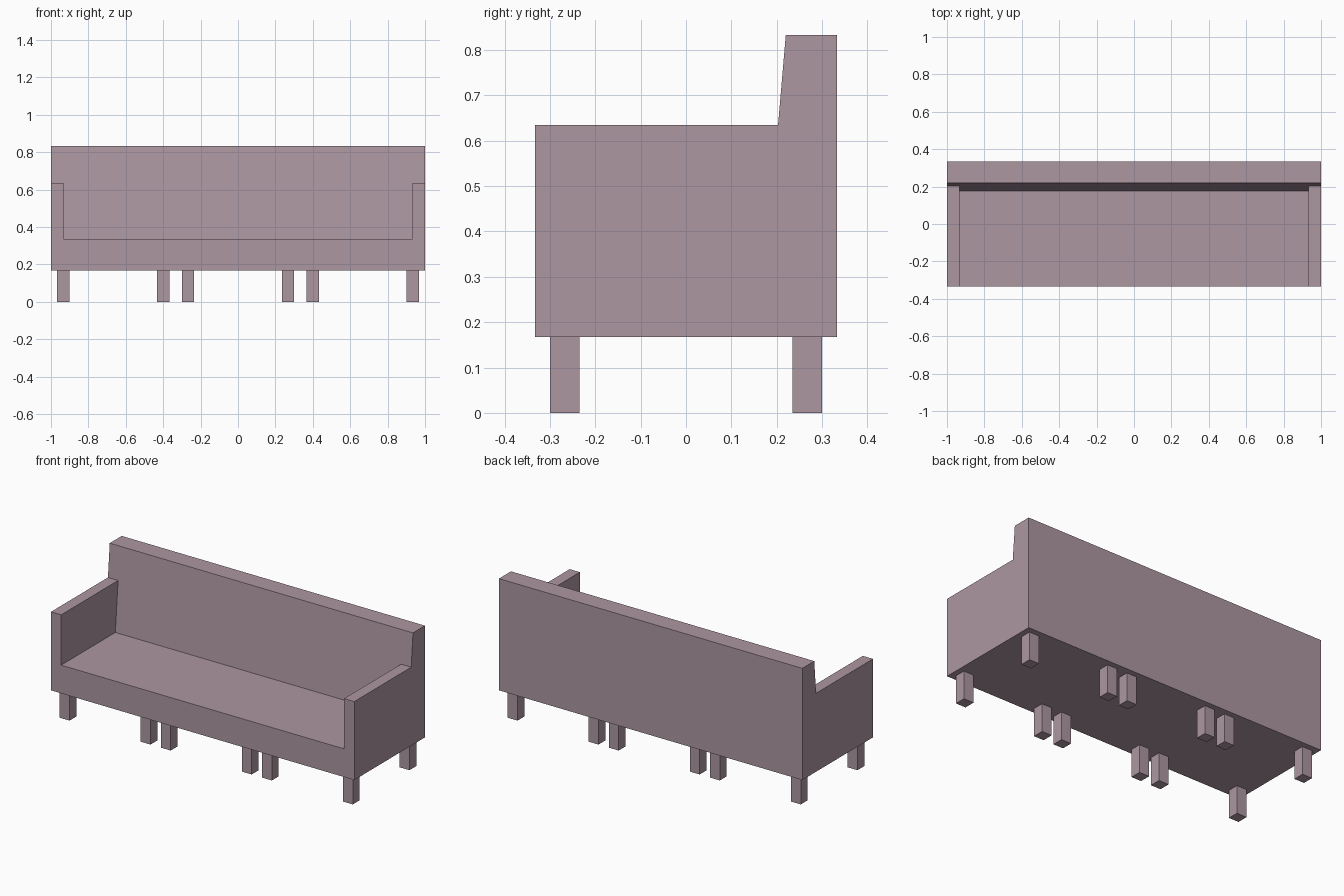
import bpy, bmesh

if "Cube" in bpy.data.objects:
    bpy.data.objects.remove(bpy.data.objects["Cube"])

# Shared mauve upholstery colour
mauve = bpy.data.materials.new("mauve")
mauve.diffuse_color = (0.42, 0.31, 0.36, 1)
mauve.use_nodes = True
mauve.node_tree.nodes["Principled BSDF"].inputs["Base Color"].default_value = mauve.diffuse_color


def make_object(name, bm):
    bmesh.ops.recalc_face_normals(bm, faces=bm.faces[:])
    mesh = bpy.data.meshes.new(name)
    bm.to_mesh(mesh)
    bm.free()
    mesh.materials.append(mauve)
    obj = bpy.data.objects.new(name, mesh)
    bpy.context.collection.objects.link(obj)
    return obj


def box(name, lo, hi):
    bm = bmesh.new()
    bmesh.ops.create_cube(bm, size=1)
    for v in bm.verts:
        v.co = [lo[i] if v.co[i] < 0 else hi[i] for i in range(3)]
    return make_object(name, bm)


HALF_W, HALF_D = 1.0, 0.333
LEG_TOP, SEAT_TOP, ARM_TOP, BACK_TOP = 0.167, 0.335, 0.635, 0.833
INNER_X = 0.933


def backrest_y(z):
    """Front plane of the leaning backrest."""
    return 0.203 + (z - ARM_TOP) * 0.0859


# Sofa body: solid block, to be carved out
body = box("sofa_body", (-HALF_W, -HALF_D, LEG_TOP), (HALF_W, HALF_D, BACK_TOP))

# Cutter: T-shaped opening above seat and arms, its rear end leaning like the backrest
half = [(INNER_X, SEAT_TOP), (INNER_X, ARM_TOP), (1.2, ARM_TOP), (1.2, 1.0)]
outline = half + [(-x, z) for x, z in reversed(half)]
bm = bmesh.new()
front = [bm.verts.new((x, -0.6, z)) for x, z in outline]
rear = [bm.verts.new((x, backrest_y(z), z)) for x, z in outline]
bm.faces.new(front)
bm.faces.new(rear[::-1])
for i in range(len(outline)):
    j = (i + 1) % len(outline)
    bm.faces.new((front[i], front[j], rear[j], rear[i]))
cutter = make_object("seat_cutter", bm)
cutter.hide_render = True

carve = body.modifiers.new("carve_seat", 'BOOLEAN')
carve.operation = 'DIFFERENCE'
carve.solver = 'EXACT'
carve.object = cutter
bpy.context.view_layer.objects.active = body
bpy.ops.object.modifier_apply(modifier=carve.name)
bpy.data.objects.remove(cutter)

# Legs: four under each of the three seat sections
LEG = 0.0325
for section in (-0.667, 0, 0.667):
    for dx in (-0.267, 0.267):
        for row, y in (("front", -0.267), ("back", 0.267)):
            x = section + dx
            box(row + "_leg", (x - LEG, y - LEG, 0), (x + LEG, y + LEG, LEG_TOP))
